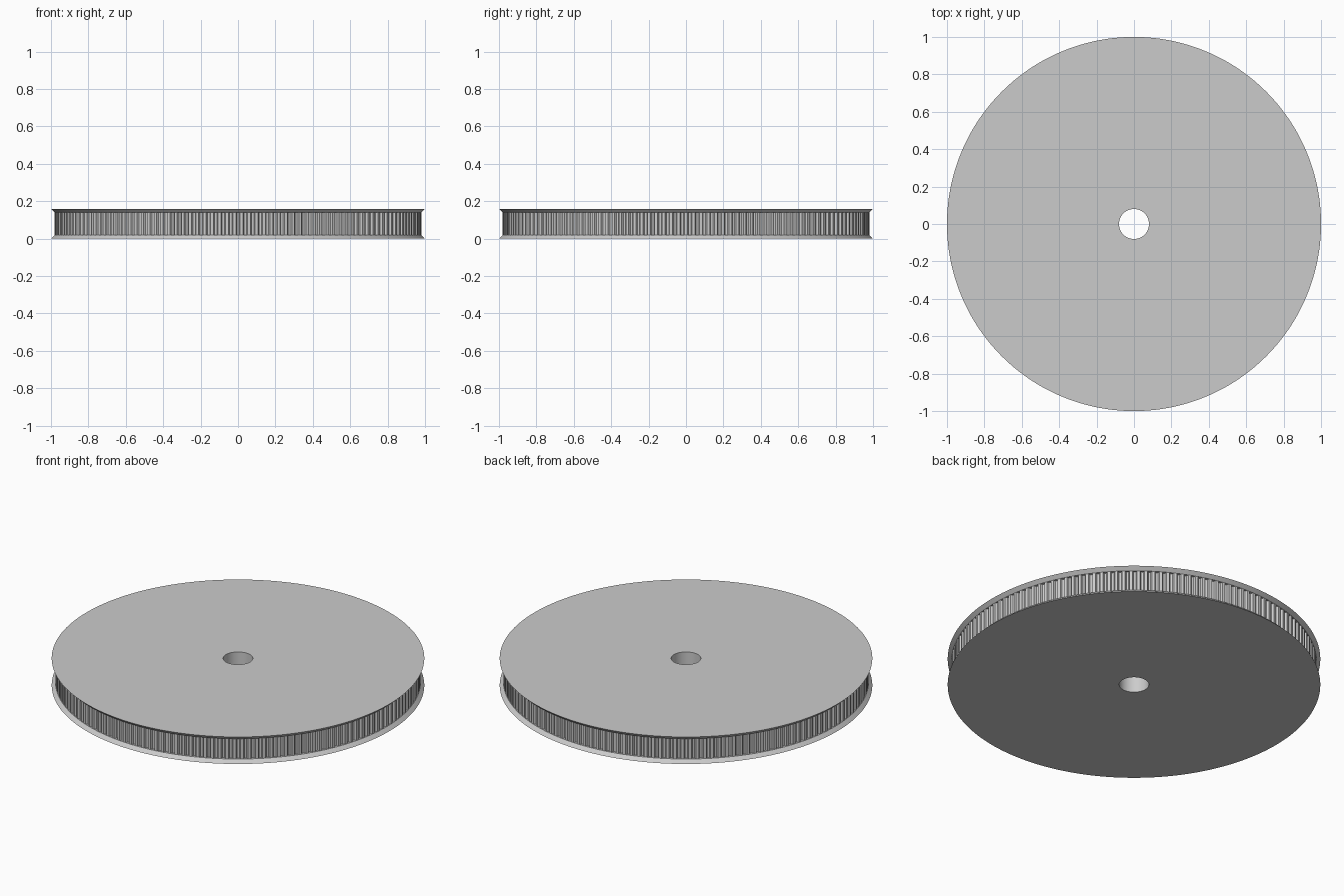
import bpy
import bmesh
from math import cos, sin, tau, radians

cube = bpy.data.objects.get("Cube")
if cube:
    bpy.data.objects.remove(cube, do_unlink=True)

TEETH = 154
R_OUT, R_RIM, R_BORE = 1.0, 0.98, 0.08
HEIGHT, FLANGE = 0.16, 0.02

# One tooth pitch: (fraction of pitch, groove depth) for a rounded belt groove
PITCH = [(0.0, 0.0), (0.2, 0.0), (0.25, 0.007), (0.34, 0.013),
         (0.5, 0.015), (0.66, 0.013), (0.75, 0.007), (0.8, 0.0)]

# Plain grey metal
metal = bpy.data.materials.new("grey metal")
metal.use_nodes = True
grey = (0.6, 0.6, 0.6, 1)
metal.diffuse_color = grey
metal.node_tree.nodes["Principled BSDF"].inputs["Base Color"].default_value = grey

bm = bmesh.new()


def ring(radius, z, toothed=False):
    """Circle of vertices, optionally cut by the belt grooves."""
    verts = []
    for tooth in range(TEETH):
        for fraction, depth in PITCH:
            a = tau * (tooth + fraction - 0.5) / TEETH - tau / 4
            r = radius - (depth if toothed else 0)
            verts.append(bm.verts.new((r * cos(a), r * sin(a), z)))
    return verts


# Section from the bottom of the bore, around the flanges and rim, to the top
top = HEIGHT - FLANGE
rings = [
    ring(R_BORE, 0),
    ring(R_OUT, 0),
    ring(R_RIM, FLANGE),
    ring(R_RIM, FLANGE, toothed=True),
    ring(R_RIM, top, toothed=True),
    ring(R_RIM, top),
    ring(R_OUT, HEIGHT),
    ring(R_BORE, HEIGHT),
]

# Skin neighbouring rings; the last pair closes the bore wall
for lower, upper in zip(rings, rings[1:] + rings[:1]):
    for i in range(len(lower)):
        bm.faces.new((lower[i - 1], lower[i], upper[i], upper[i - 1]))

# Merge the rim edges with the tooth tips
bmesh.ops.remove_doubles(bm, verts=bm.verts[:], dist=0.00001)
bmesh.ops.recalc_face_normals(bm, faces=bm.faces[:])

mesh = bpy.data.meshes.new("toothed_belt_pulley")
bm.to_mesh(mesh)
bm.free()
mesh.materials.append(metal)
pulley = bpy.data.objects.new("toothed_belt_pulley", mesh)
bpy.context.collection.objects.link(pulley)

bpy.ops.object.select_all(action='DESELECT')
pulley.select_set(True)
bpy.context.view_layer.objects.active = pulley
bpy.ops.object.shade_smooth_by_angle(angle=radians(30))
